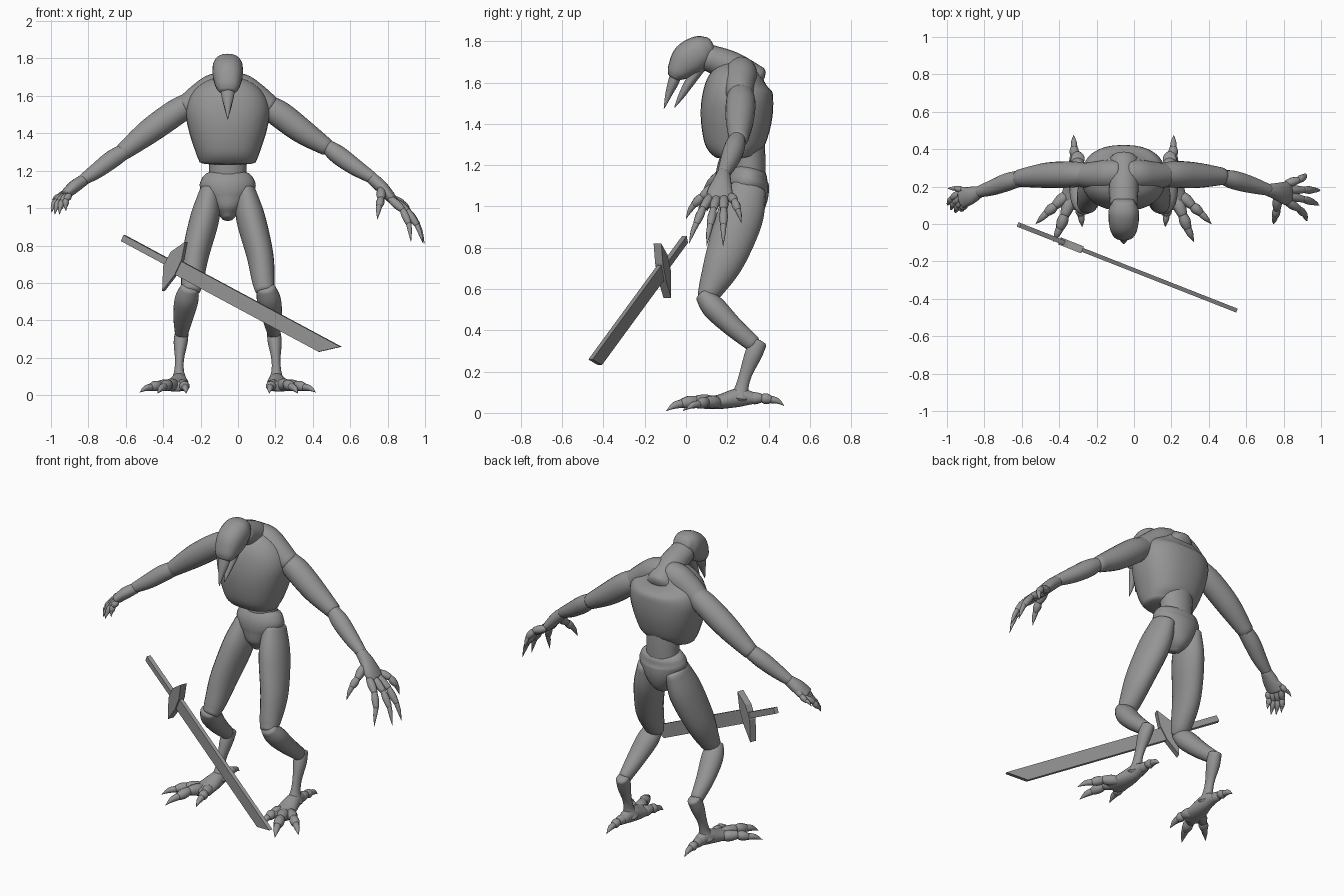
import bpy, bmesh, math
from mathutils import Vector

cube = bpy.data.objects.get("Cube")
if cube:
    bpy.data.objects.remove(cube, do_unlink=True)

CX = -0.055                      # centre line of the body
X, Y, Z = Vector((1, 0, 0)), Vector((0, 1, 0)), Vector((0, 0, 1))

grey = bpy.data.materials.new("plain grey")
grey.use_nodes = True
colour = (0.3, 0.3, 0.3, 1)
grey.diffuse_color = colour
grey.node_tree.nodes["Principled BSDF"].inputs["Base Color"].default_value = colour


def catmull(points, steps):
    """Smooth the control sections into a denser list of sections."""
    n, out = len(points), []
    for i in range(n - 1):
        a, b = points[max(i - 1, 0)], points[i]
        c, d = points[i + 1], points[min(i + 2, n - 1)]
        for s in range(steps):
            t = s / steps
            out.append([0.5 * (2 * q + (r - p) * t + (2 * p - 5 * q + 4 * r - w) * t * t
                               + (3 * q - p - 3 * r + w) * t ** 3)
                        for p, q, r, w in zip(a, b, c, d)])
    return out + [list(points[-1])]


def loft(bm, points, ref=X, sides=20, power=2.0, cap=0.4, steps=5):
    """Skin oval sections (x, y, z, radius along ref, other radius)."""
    full = [p if len(p) == 5 else (*p, p[3]) for p in points]
    path = catmull(full, steps)
    pos = [Vector(p[:3]) for p in path]
    last = len(path) - 1
    sections = []
    for i, p in enumerate(path):
        tangent = (pos[min(i + 1, last)] - pos[max(i - 1, 0)]).normalized()
        sections.append((pos[i], tangent, max(p[3], 0.001), max(p[4], 0.001)))

    def cap_sections(section, sign):
        c, t, a, b = section
        return [(c + t * sign * cap * min(a, b) * math.sin(q), t,
                 a * math.cos(q), b * math.cos(q)) for q in (0.5, 0.95, 1.35)]
    if cap:
        sections = (cap_sections(sections[0], -1)[::-1] + sections
                    + cap_sections(sections[-1], 1))
    rings = []
    for c, t, a, b in sections:
        side = (ref - t * ref.dot(t)).normalized()
        up = t.cross(side)
        ring = []
        for k in range(sides):
            q = math.tau * k / sides
            u, v = math.cos(q), math.sin(q)
            u = math.copysign(abs(u) ** (2 / power), u)
            v = math.copysign(abs(v) ** (2 / power), v)
            ring.append(bm.verts.new(c + side * a * u + up * b * v))
        rings.append(ring)
    for r, s in zip(rings, rings[1:]):
        for k in range(sides):
            j = (k + 1) % sides
            bm.faces.new((r[k], r[j], s[j], s[k]))
    bm.faces.new(rings[0][::-1])
    bm.faces.new(rings[-1])


def finish(bm, name, x=CX, mirror=False, smooth=True):
    bmesh.ops.recalc_face_normals(bm, faces=bm.faces)
    mesh = bpy.data.meshes.new(name)
    bm.to_mesh(mesh)
    bm.free()
    mesh.materials.append(grey)
    ob = bpy.data.objects.new(name, mesh)
    ob.location.x = x
    bpy.context.collection.objects.link(ob)
    if mirror:
        ob.modifiers.new("mirror", 'MIRROR').use_mirror_merge = False
    if smooth:
        bpy.ops.object.select_all(action='DESELECT')
        ob.select_set(True)
        bpy.context.view_layer.objects.active = ob
        bpy.ops.object.shade_smooth_by_angle(angle=math.radians(45))


def part(name, points, mirror=False, **options):
    bm = bmesh.new()
    loft(bm, points, **options)
    finish(bm, name, mirror=mirror)


def digit(name, joints, r, mirror=False):
    """Jointed finger or toe: bulging segments that end in a claw."""
    bm = bmesh.new()
    joints = [Vector(j) for j in joints]
    for i, (a, b) in enumerate(zip(joints, joints[1:])):
        claw = i == len(joints) - 2
        w = r * (1 - 0.12 * i)
        mid = a.lerp(b, 0.5) + Z * (0.008 if claw else 0)
        ends = (0.8, 0.62, 0.02) if claw else (0.75, 1, 0.75)
        loft(bm, [(*p, w * e) for p, e in zip((a, mid, b), ends)],
             ref=Vector((0.6, 0.8, 0.1)), sides=10, steps=3)
    finish(bm, name, mirror=mirror)


# Torso
part("chest", [(0, .235, 1.245, .15, .10), (0, .235, 1.3, .172, .145),
               (0, .243, 1.42, .21, .172), (0, .252, 1.53, .225, .172),
               (0, .268, 1.61, .19, .15), (0, .295, 1.67, .10, .08)],
     sides=32, power=2.35, cap=0.15)
part("abdomen", [(0, .3, 1.33, .105, .08), (0, .305, 1.22, .1, .08), (0, .305, 1.1, .1, .08)])
part("pelvis", [(0, .31, 1.165, .135, .085), (0, .3, 1.12, .15, .1),
                (0, .3, 1.06, .125, .1), (0, .29, .99, .075, .085), (0, .28, .95, .035, .05)])
part("shoulders", [(.02, .27, 1.66, .07), (.08, .265, 1.635, .08),
                   (.15, .26, 1.59, .075), (.22, .26, 1.54, .065)], mirror=True, ref=Y)

# Neck, head and beak
part("neck", [(0, .33, 1.6, .085), (0, .22, 1.675, .08, .076), (0, .11, 1.72, .075, .065)])
part("head", [(0, .115, 1.775, .06, .05), (0, .075, 1.755, .08, .077),
              (0, .01, 1.71, .08, .084), (0, -.04, 1.655, .065, .056),
              (0, -.058, 1.63, .05, .034)], power=2.3)
part("upper_beak", [(0, -.04, 1.66, .04, .03), (0, -.062, 1.6, .034, .026),
                    (0, -.085, 1.54, .018, .016), (0, -.106, 1.475, .002)])
part("lower_beak", [(0, .07, 1.68, .04, .03), (0, .02, 1.605, .033, .024),
                    (0, -.02, 1.54, .02, .016), (0, -.055, 1.48, .002)])

# Legs
part("thighs", [(.095, .305, 1.09, .055, .085), (.122, .262, .95, .078, .112),
                (.172, .19, .75, .072, .098), (.19, .125, .61, .06, .065),
                (.197, .095, .56, .05, .045)], mirror=True)
part("shins", [(.205, .085, .57, .05, .042), (.22, .135, .51, .064, .058),
               (.237, .225, .42, .054, .05), (.247, .325, .335, .036, .04)], mirror=True)
part("shanks", [(.245, .35, .34, .036, .042), (.252, .325, .28, .037, .042),
                (.258, .29, .19, .024, .031), (.26, .27, .12, .028, .033),
                (.26, .26, .07, .05, .05)], mirror=True)
part("feet", [(.26, .33, .07, .03, .027), (.26, .26, .075, .042, .045),
              (.27, .17, .055, .058, .036), (.285, .09, .045, .06, .026)], mirror=True)
digit("inner_toes", [(.25, .16, .05), (.235, .09, .055), (.228, .05, .042),
                     (.222, -.015, .01)], .032, True)
digit("middle_toes", [(.28, .14, .05), (.315, .05, .06), (.34, -.02, .045),
                      (.375, -.095, .01)], .035, True)
digit("outer_toes", [(.3, .16, .05), (.365, .1, .055), (.41, .06, .042),
                     (.47, .0, .015)], .032, True)
digit("back_toes", [(.26, .3, .07), (.265, .365, .072), (.265, .41, .065),
                    (.268, .475, .035)], .03, True)

# Arms, named from the model's own side
part("left_upper_arm", [(.2, .265, 1.55, .06), (.28, .265, 1.5, .072),
                        (.4, .26, 1.41, .067), (.53, .255, 1.325, .046)], ref=Y)
part("left_forearm", [(.53, .25, 1.33, .038), (.59, .235, 1.285, .05),
                      (.68, .21, 1.22, .045), (.775, .182, 1.16, .031)], ref=Y)
part("left_palm", [(.77, .182, 1.16, .032), (.815, .175, 1.12, .045, .034),
                   (.86, .165, 1.07, .062, .03), (.885, .165, 1.04, .06, .024)], ref=Y)
part("right_upper_arm", [(-.2, .265, 1.56, .06), (-.28, .265, 1.51, .07),
                         (-.42, .26, 1.41, .067), (-.56, .245, 1.3, .046)], ref=Y)
part("right_forearm", [(-.55, .245, 1.305, .042), (-.62, .225, 1.26, .048),
                       (-.7, .195, 1.2, .042), (-.775, .172, 1.15, .03)], ref=Y)
part("right_palm", [(-.77, .172, 1.15, .031), (-.82, .152, 1.115, .048, .034),
                    (-.865, .135, 1.075, .052, .028)], ref=Y)

# Fingers: the left hand is spread and hooked, the right one relaxed
left_tips = {"index": (.98, .015, .82), "middle": (1.045, .1, .81),
             "ring": (1.052, .18, .81), "little": (.975, .268, .92)}
for i, (name, tip) in enumerate(left_tips.items()):
    base = Vector((.87, .12 + .032 * i, 1.05))
    tip = Vector(tip)
    knuckle = base.lerp(tip, 0.36) + Vector((.025, 0, .025))
    bend = base.lerp(tip, 0.66) + Vector((.025, 0, .02))
    digit("left_" + name + "_finger", [base, knuckle, bend, tip], .024)
digit("left_thumb", [(.82, .14, 1.1), (.82, .08, 1.05), (.81, .04, 1.01), (.8, .0, .94)], .026)

right_tips = {"index": (-.865, .07, .985), "middle": (-.9, .06, .965),
              "ring": (-.925, .075, .965), "little": (-.942, .1, .975)}
for i, (name, tip) in enumerate(right_tips.items()):
    base = Vector((-.845 - .012 * i, .1 + .022 * i, 1.07))
    tip = Vector(tip)
    knuckle = base.lerp(tip, 0.4) + Vector((-.012, 0, .01))
    bend = base.lerp(tip, 0.72) + Vector((-.008, 0, .006))
    digit("right_" + name + "_finger", [base, knuckle, bend, tip], .02)
digit("right_thumb", [(-.82, .17, 1.11), (-.865, .185, 1.085), (-.9, .19, 1.065),
                      (-.94, .19, 1.04)], .02)

# Sword: flat outlines drawn along its axis and given a thickness
start = Vector((-.615, -.005, .84))
along = (Vector((.53, -.455, .225)) - start).normalized()
wide = (Z - along * along.z).normalized()
flat = along.cross(wide)


def plate(name, outline, thickness):
    bm = bmesh.new()
    front = [bm.verts.new(start + along * u + wide * v - flat * thickness / 2)
             for u, v in outline]
    face = bm.faces.new(front)
    new = bmesh.ops.extrude_face_region(bm, geom=[face])["geom"]
    bmesh.ops.translate(bm, vec=flat * thickness,
                        verts=[g for g in new if isinstance(g, bmesh.types.BMVert)])
    finish(bm, name, x=0, smooth=False)


plate("sword_blade", [(.33, -.04), (1.28, -.04), (1.38, .04), (.33, .04)], .022)
plate("sword_grip", [(0, -.018), (.35, -.018), (.35, .018), (0, .018)], .025)
plate("sword_guard", [(.335, .145), (.285, .06), (.28, -.026), (.335, -.15),
                      (.36, -.04), (.36, .05)], .04)
